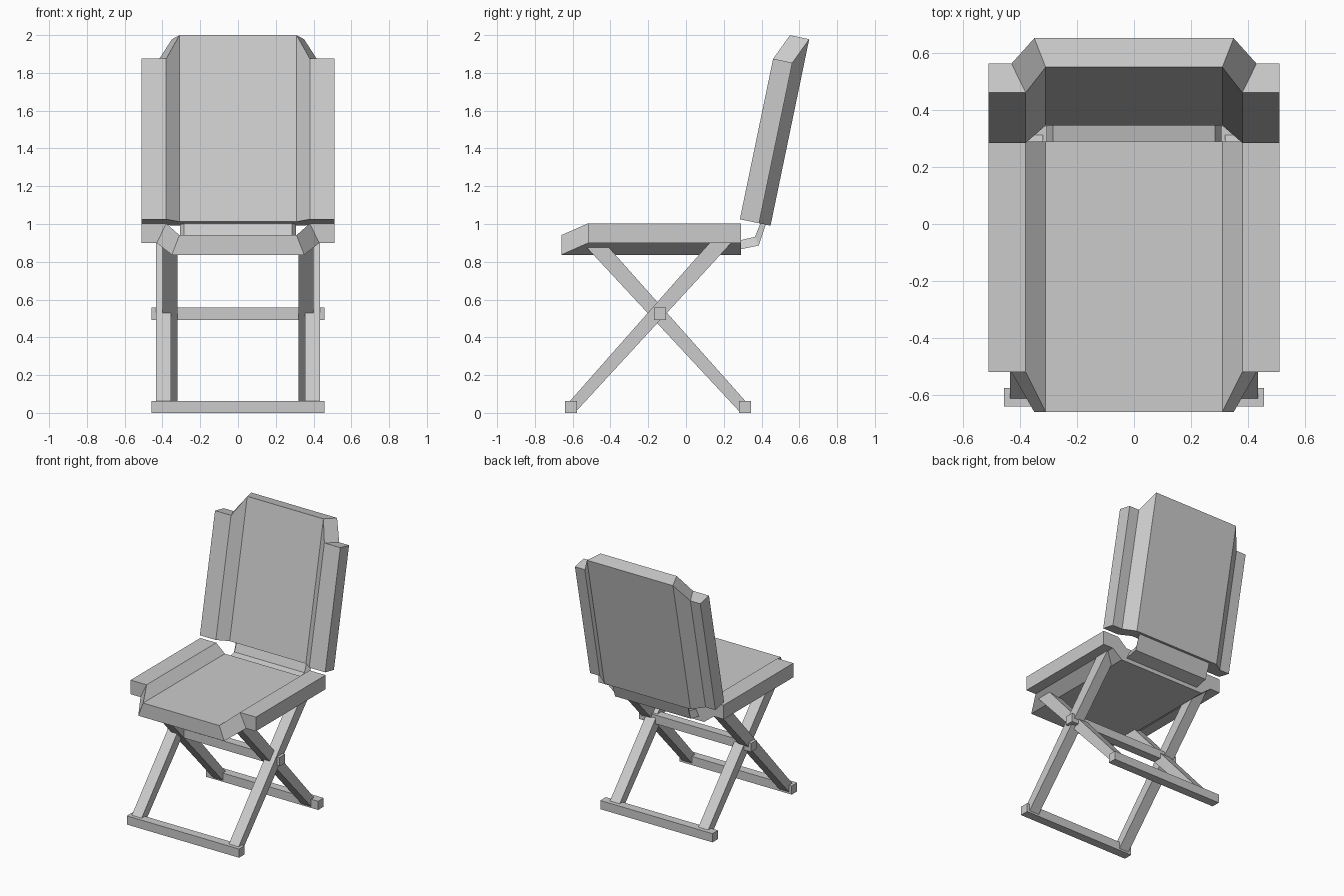
import bpy, bmesh
from mathutils import Vector

if "Cube" in bpy.data.objects:
    bpy.data.objects.remove(bpy.data.objects["Cube"])


def make_object(name, verts, faces):
    mesh = bpy.data.meshes.new(name)
    mesh.from_pydata(verts, [], faces)
    bm = bmesh.new()
    bm.from_mesh(mesh)
    bmesh.ops.recalc_face_normals(bm, faces=bm.faces)
    bm.to_mesh(mesh)
    bm.free()
    obj = bpy.data.objects.new(name, mesh)
    bpy.context.collection.objects.link(obj)
    return obj


def strip_solid(name, rings):
    """Skin a row of four-point rings into a closed solid."""
    n = len(rings)
    verts = [v for r in rings for v in r]
    faces = [(0, 1, 2, 3), tuple(4 * (n - 1) + k for k in range(4))]
    for i in range(n - 1):
        for k in range(4):
            m = (k + 1) % 4
            faces.append((4 * i + k, 4 * i + m, 4 * i + 4 + m, 4 * i + 4 + k))
    return make_object(name, verts, faces)


def cushion(name, origin, along, depth, short, long):
    """Folded pad: raised side bolsters, sloped steps and a longer sunken centre."""
    # top x, bottom x, top depth, length
    half = [(0.51, 0.51, 0.0, short), (0.38, 0.43, 0.0, short), (0.31, 0.35, 0.062, long)]
    row = [(-a, -b, d, l) for a, b, d, l in half] + half[::-1]
    o, u, w = Vector(origin), Vector(along).normalized(), Vector(depth).normalized()
    rings = []
    for xt, xb, d, l in row:
        top = o + w * d
        low = o + w * (d + 0.104)
        tx, bx = Vector((xt, 0, 0)), Vector((xb, 0, 0))
        rings.append([top + tx, top + tx + u * l, low + bx + u * l, low + bx])
    return strip_solid(name, rings)


def prism(name, profile, x0, x1):
    """Extrude a side (y, z) profile across x."""
    n = len(profile)
    verts = [(x, y, z) for x in (x0, x1) for y, z in profile]
    faces = [tuple(range(n)), tuple(range(n, 2 * n))]
    faces += [(i, (i + 1) % n, (i + 1) % n + n, i + n) for i in range(n)]
    return make_object(name, verts, faces)


# Seat and backrest pads
cushion("seat", (0, 0.29, 1.003), (0, -1, 0), (0, 0, -1), 0.81, 0.95)
cushion("backrest", (0, 0.285, 1.025), (0, 0.203, 0.979), (0, 0.979, -0.203), 0.868, 1.008)

# Bent hinge strip joining seat and backrest
inner = [(0.27, 0.91), (0.365, 0.932), (0.40, 1.02)]
outer = [(0.27, 0.862), (0.385, 0.886), (0.43, 1.02)]
strip_solid("hinge_strip", [
    [(-0.285, *a), (0.285, *a), (0.308, *b), (-0.308, *b)]
    for a, b in zip(inner, outer)])

# Crossing legs, mirrored left and right
for side, label in ((1, "right"), (-1, "left")):
    prism("front_foot_leg_" + label,
          [(-0.63, 0.045), (-0.58, 0.01), (0.24, 0.90), (0.125, 0.90)],
          side * 0.355, side * 0.435)
    prism("rear_foot_leg_" + label,
          [(0.33, 0.045), (0.28, 0.01), (-0.53, 0.88), (-0.412, 0.88)],
          side * 0.32, side * 0.40)

# Foot bars and pivot bar
for name, y, z in (("front_foot_bar", -0.608, 0.032),
                   ("rear_foot_bar", 0.312, 0.032),
                   ("pivot_bar", -0.137, 0.525)):
    h = 0.032
    prism(name, [(y - h, z - h), (y + h, z - h), (y + h, z + h), (y - h, z + h)],
          -0.457, 0.457)
